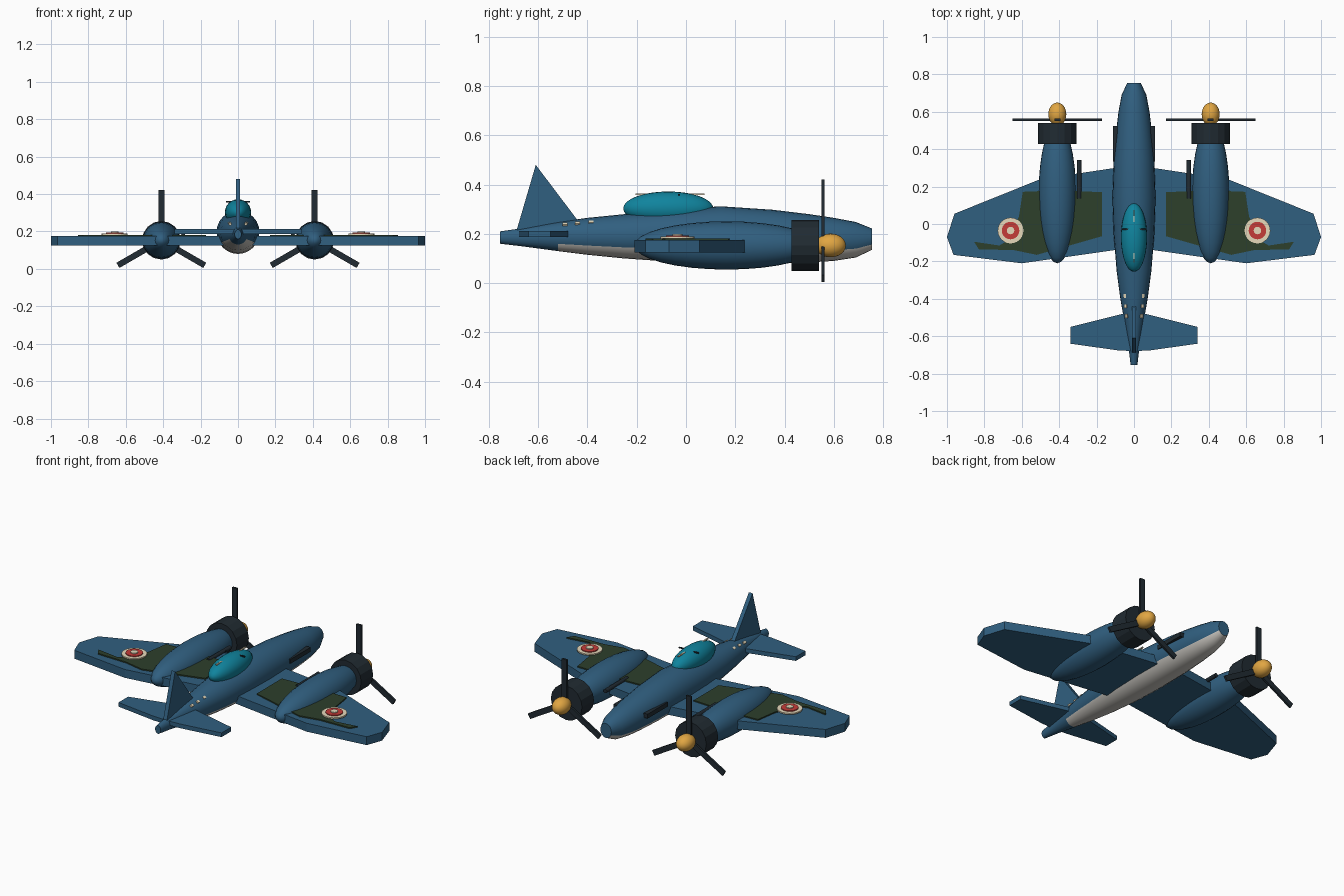
import bpy, bmesh
from math import sin, cos, pi, radians
from mathutils import Matrix, Vector

if "Cube" in bpy.data.objects:
    bpy.data.objects.remove(bpy.data.objects["Cube"])


def material(name, rgb):
    m = bpy.data.materials.new(name)
    m.use_nodes = True
    m.diffuse_color = (*rgb, 1)
    for n in m.node_tree.nodes:
        if n.type == 'BSDF_PRINCIPLED':
            n.inputs["Base Color"].default_value = (*rgb, 1)
    return m


BLUE = material("sea_blue", (.03, .115, .215))
GREY = material("belly_grey", (.58, .56, .52))
GREEN = material("olive_green", (.026, .05, .024))
DARK = material("dark_metal", (.015, .024, .032))
TEAL = material("canopy_teal", (.005, .23, .34))
GOLD = material("spinner_gold", (.75, .38, .055))
CREAM = material("cream", (.8, .7, .5))
RED = material("red", (.56, .045, .04))


def finish(name, bm, mats, smooth=False):
    bmesh.ops.recalc_face_normals(bm, faces=bm.faces)
    me = bpy.data.meshes.new(name)
    bm.to_mesh(me)
    bm.free()
    for m in mats:
        me.materials.append(m)
    if smooth:
        me.shade_smooth()
        me.set_sharp_from_angle(angle=radians(40))
    ob = bpy.data.objects.new(name, me)
    bpy.context.scene.collection.objects.link(ob)
    return ob


def box(name, loc, size, mat, rot=Matrix()):
    bm = bmesh.new()
    bmesh.ops.create_cube(bm, size=1, matrix=Matrix.Translation(loc) @ rot @ Matrix.Diagonal((*size, 1)))
    return finish(name, bm, [mat])


def cylinder(name, loc, r, depth, mat, axis='Z', sides=24):
    bm = bmesh.new()
    rot = Matrix.Rotation(pi / 2, 4, 'X') if axis == 'Y' else Matrix()
    bmesh.ops.create_cone(bm, cap_ends=True, segments=sides, radius1=r, radius2=r,
                          depth=depth, matrix=Matrix.Translation(loc) @ rot)
    return finish(name, bm, [mat])


def ellipsoid(name, loc, radii, mat):
    # poles lie on the y axis
    bm = bmesh.new()
    bmesh.ops.create_uvsphere(bm, u_segments=24, v_segments=16, radius=1,
                              matrix=Matrix.Translation(loc) @ Matrix.Diagonal((*radii, 1))
                              @ Matrix.Rotation(pi / 2, 4, 'X'))
    return finish(name, bm, [mat], True)


def prism(name, pts, offset, depth, mat):
    # extrude a flat outline of 3D points along a vector
    bm = bmesh.new()
    face = bm.faces.new([bm.verts.new(Vector(p) + Vector(offset)) for p in pts])
    new = bmesh.ops.extrude_face_region(bm, geom=[face])["geom"]
    bmesh.ops.translate(bm, vec=depth, verts=[v for v in new if isinstance(v, bmesh.types.BMVert)])
    return finish(name, bm, [mat])


def slab(name, half, z0, z1, mat, side=0):
    # horizontal plate; side 0 mirrors the half outline into a full span
    if side:
        pts = [(side * x, y, 0) for x, y in half]
    else:
        pts = [(x, y, 0) for x, y in half] + [(-x, y, 0) for x, y in reversed(half) if x > 0]
    return prism(name, pts, (0, 0, z0), (0, 0, z1 - z0), mat)


# Fuselage: elliptical rings of (y, half width, top, bottom), grey underneath
RINGS = [(-.755, .018, .21, .16), (-.67, .028, .222, .15), (-.52, .052, .248, .13),
         (-.4, .073, .265, .115), (-.25, .093, .28, .1), (-.05, .109, .298, .086),
         (.14, .115, .312, .08), (.35, .108, .298, .08), (.5, .095, .28, .084),
         (.6, .083, .265, .09), (.69, .066, .248, .104), (.755, .036, .222, .135)]
SEG = 24
bm = bmesh.new()
rows = []
for y, w, top, bottom in RINGS:
    mid, h = (top + bottom) / 2, (top - bottom) / 2
    rows.append([bm.verts.new((w * sin(2 * pi * i / SEG), y, mid - h * cos(2 * pi * i / SEG)))
                 for i in range(SEG)])
for r, (a, b) in enumerate(zip(rows, rows[1:])):
    for i in range(SEG):
        f = bm.faces.new((a[i], a[(i + 1) % SEG], b[(i + 1) % SEG], b[i]))
        f.material_index = int(r >= 2 and (i < 4 or i >= SEG - 4))
bm.faces.new(rows[0])
bm.faces.new(rows[-1])
finish("fuselage", bm, [BLUE, GREY], True)

# Wing and tail surfaces
slab("wing", [(0, .315), (.5, .24), (.96, .055), (1, -.07), (.965, -.165), (.6, -.21), (0, -.125)],
     .125, .175, BLUE)
slab("tailplane", [(0, -.465), (.34, -.55), (.34, -.64), (.09, -.675), (0, -.68)], .187, .212, BLUE)
prism("tail_fin", [(0, -.44, .255), (0, -.61, .48), (0, -.695, .19), (0, -.44, .19)],
      (-.012, 0, 0), (.024, 0, 0), BLUE)

# Canopy with frame bars
ellipsoid("canopy", (0, -.072, .303), (.07, .183, .069), TEAL)
box("canopy_long_bar", (0, -.065, .361), (.008, .28, .006), CREAM)
box("canopy_cross_bar", (0, -.028, .359), (.13, .008, .006), DARK)

PATCH = [(.17, .17), (.4, .18), (.595, .172), (.615, .04), (.67, -.085), (.72, -.115),
         (.855, -.095), (.83, -.135), (.64, -.14), (.52, -.165), (.17, -.065)]

for s, label in ((1, "left"), (-1, "right")):
    x = s * .41
    # Engine
    ellipsoid(label + "_nacelle", (x, .165, .153), (.1, .375, .098), BLUE)
    cylinder(label + "_cowling", (x, .485, .153), .103, .112, DARK, 'Y', 16)
    ellipsoid(label + "_spinner", (x, .587, .153), (.048, .062, .048), GOLD)
    for k in range(3):
        rot = Matrix.Rotation(k * 2 * pi / 3, 4, 'Y')
        centre = Vector((x, .557, .153)) + rot @ Vector((0, 0, .134))
        box(f"{label}_propeller_blade_{k + 1}", centre, (.032, .012, .268), DARK, rot)

    # Wing paint and stacked roundel discs
    slab(label + "_wing_patch", PATCH, .174, .182, GREEN, s)
    for n, (r, mat) in enumerate(((.069, CREAM), (.047, RED), (.02, CREAM))):
        cylinder(f"{label}_roundel_{n + 1}", (s * .66, -.035, .185 + n * .005), r, .008, mat)

    # Guns and nose side vents
    cylinder(label + "_wing_gun", (s * .293, .24, .178), .012, .205, DARK, 'Y', 12)
    box(label + "_nose_vent", (s * .1, .428, .205), (.026, .19, .026), DARK)

    # Small tail markings resting on the fuselage shoulder
    for n, y in enumerate((-.385, -.44, -.492)):
        box(f"{label}_tail_mark_{n + 1}", (s * (.047 - n * .003), y, .247 - n * .004),
            (.014, .02, .009), CREAM, Matrix.Rotation(s * .6, 4, 'Y'))
